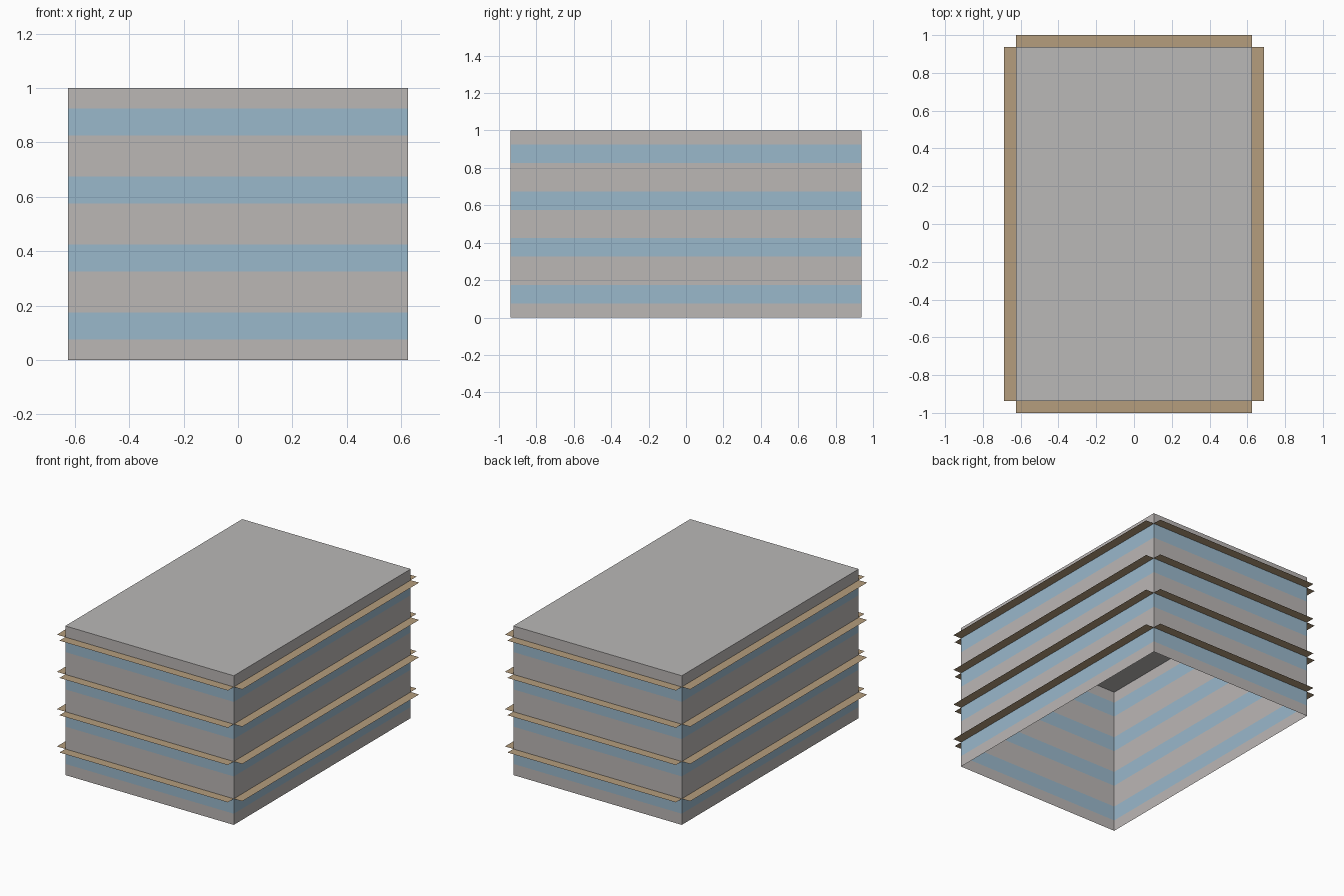
import bpy
import bmesh

cube = bpy.data.objects.get("Cube")
if cube:
    bpy.data.objects.remove(cube, do_unlink=True)

HALF_X, HALF_Y, HEIGHT = 0.625, 0.9375, 1.0
LEDGE = 0.0625
FLOORS = 4
STOREY = HEIGHT / FLOORS
SILL, HEAD = 0.075, 0.175   # window band within each storey


def make_material(name, srgb):
    linear = [((c / 255 + 0.055) / 1.055) ** 2.4 for c in srgb] + [1.0]
    mat = bpy.data.materials.new(name)
    mat.use_nodes = True
    mat.diffuse_color = linear
    mat.node_tree.nodes["Principled BSDF"].inputs["Base Color"].default_value = linear
    return mat


def make_object(name, bm, *materials):
    mesh = bpy.data.meshes.new(name)
    bm.to_mesh(mesh)
    bm.free()
    for mat in materials:
        mesh.materials.append(mat)
    obj = bpy.data.objects.new(name, mesh)
    bpy.context.collection.objects.link(obj)
    return obj


def add_rect(bm, x0, x1, y0, y1, z):
    corners = [(x0, y0, z), (x1, y0, z), (x1, y1, z), (x0, y1, z)]
    return bm.faces.new([bm.verts.new(c) for c in corners])


concrete = make_material("concrete grey", (187, 183, 181))
roof_grey = make_material("roof grey", (186, 184, 183))
glass = make_material("window blue", (154, 184, 203))
tan = make_material("ledge tan", (181, 157, 125))

# Walls: open shell, alternating concrete and window bands
levels = [0.0]
for floor in range(FLOORS):
    levels += [floor * STOREY + SILL, floor * STOREY + HEAD]
levels.append(HEIGHT)

bm = bmesh.new()
rings = [[bm.verts.new((sx * HALF_X, sy * HALF_Y, z))
          for sx, sy in ((-1, -1), (1, -1), (1, 1), (-1, 1))] for z in levels]
for band, (low, high) in enumerate(zip(rings, rings[1:])):
    for i in range(4):
        j = (i + 1) % 4
        face = bm.faces.new((low[i], low[j], high[j], high[i]))
        face.material_index = band % 2
make_object("walls", bm, concrete, glass)

# Flat roof
bm = bmesh.new()
add_rect(bm, -HALF_X, HALF_X, -HALF_Y, HALF_Y, HEIGHT)
make_object("roof", bm, roof_grey)

# Thin sunshade ledges at the head of every window band
for floor in range(FLOORS):
    z = floor * STOREY + HEAD
    bm = bmesh.new()
    for start in (-HALF_X - LEDGE, HALF_X):
        add_rect(bm, start, start + LEDGE, -HALF_Y, HALF_Y, z)
    for start in (-HALF_Y - LEDGE, HALF_Y):
        add_rect(bm, -HALF_X, HALF_X, start, start + LEDGE, z)
    make_object(f"window_ledges_{floor + 1}", bm, tan)
